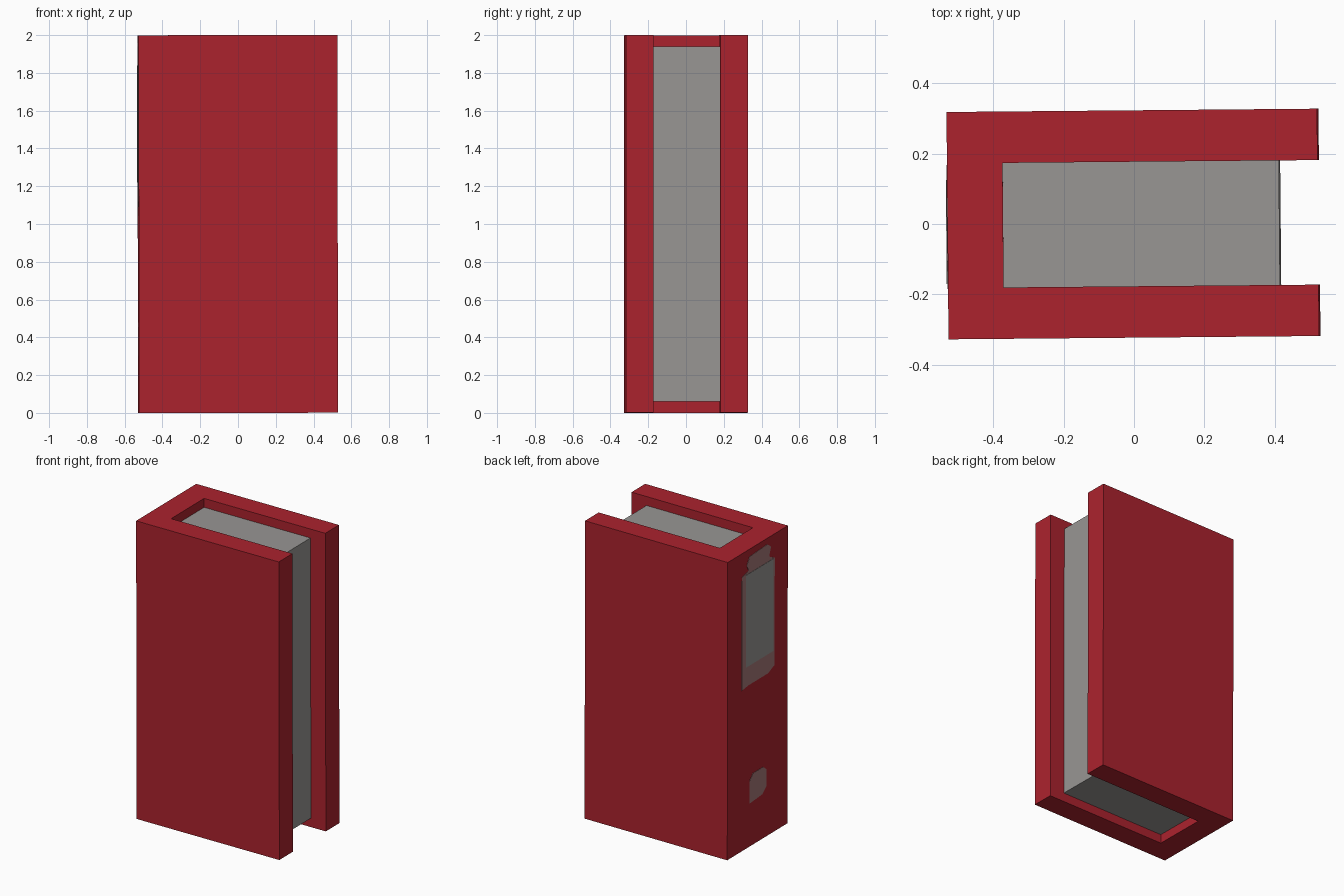
import bpy, bmesh
from mathutils import Matrix, Vector

if "Cube" in bpy.data.objects:
    bpy.data.objects.remove(bpy.data.objects["Cube"])


def material(name, rgb):
    m = bpy.data.materials.new(name)
    m.diffuse_color = (*rgb, 1)
    m.use_nodes = True
    m.node_tree.nodes["Principled BSDF"].inputs["Base Color"].default_value = m.diffuse_color
    return m


RED = material("cover red", (0.41, 0.016, 0.027))
GREY = material("page grey", (0.315, 0.305, 0.295))
DUSTY = material("worn pink", (0.38, 0.19, 0.19))

# The whole book leans and turns very slightly
PIVOT = Vector((0, 0, 1))
TILT = (Matrix.Translation(PIVOT) @ Matrix.Rotation(0.009, 4, 'Z')
        @ Matrix.Rotation(-0.002, 4, 'Y') @ Matrix.Translation(-PIVOT))


def prism(name, outline, direction, mat):
    """Extrude a flat outline along a direction."""
    bm = bmesh.new()
    face = bm.faces.new([bm.verts.new(p) for p in outline])
    res = bmesh.ops.extrude_face_region(bm, geom=[face], use_keep_orig=True)
    verts = [v for v in res["geom"] if isinstance(v, bmesh.types.BMVert)]
    bmesh.ops.translate(bm, verts=verts, vec=direction)
    bmesh.ops.recalc_face_normals(bm, faces=bm.faces)
    bm.transform(TILT)
    me = bpy.data.meshes.new(name)
    bm.to_mesh(me)
    bm.free()
    me.materials.append(mat)
    ob = bpy.data.objects.new(name, me)
    bpy.context.collection.objects.link(ob)
    return ob


# Cover: U-shaped section, spine on the left
half = [(0.525, 0.323), (0.525, 0.177), (-0.37, 0.177)]
section = ([(-0.528, 0.323)] + half
           + [(x, -y) for x, y in reversed(half)] + [(-0.528, -0.323)])
prism("cover", [(x, y, 0) for x, y in section], (0, 0, 2), RED)

# Page block set inside the cover
pages = [(-0.37, -0.177), (0.415, -0.177), (0.415, 0.177), (-0.37, 0.177)]
prism("pages", [(x, y, 0.06) for x, y in pages], (0, 0, 1.88), GREY)


# Worn patches and label on the spine, outlines in (y, z)
def spine_plate(name, outline, thickness, mat):
    prism(name, [(-0.528, y, z) for y, z in outline], (-thickness, 0, 0), mat)


spine_plate("upper_worn_patch",
            [(0.172, 1.84), (0.10, 1.86), (0.12, 1.90), (0.09, 1.95),
             (-0.10, 1.96), (-0.14, 1.93), (-0.12, 1.87), (-0.18, 1.84),
             (-0.18, 1.12), (-0.11, 1.09), (0.10, 1.09), (0.172, 1.08)],
            0.002, DUSTY)
spine_plate("spine_label",
            [(0.13, 1.84), (-0.165, 1.84), (-0.165, 1.22), (0.13, 1.22)],
            0.004, GREY)
spine_plate("lower_worn_patch",
            [(0.086, 0.44), (0.05, 0.48), (-0.06, 0.48), (-0.097, 0.45),
             (-0.097, 0.34), (-0.05, 0.30), (0.086, 0.29)],
            0.002, DUSTY)
